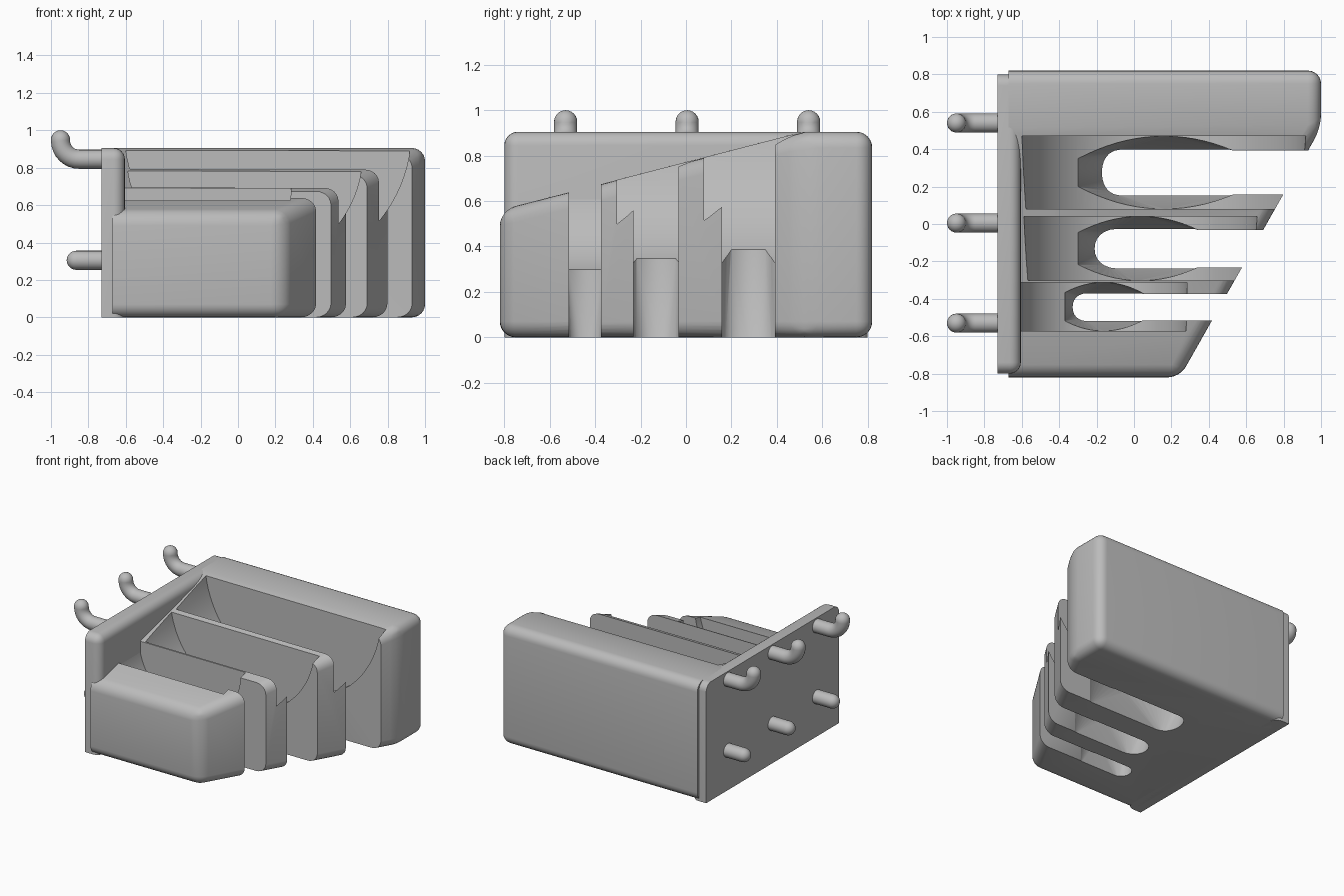
import bpy
import bmesh
from math import sqrt, sin, cos, pi, radians
from mathutils import Vector

cube = bpy.data.objects.get("Cube")
if cube:
    bpy.data.objects.remove(cube, do_unlink=True)

grey = bpy.data.materials.new("plain grey")
grey.use_nodes = True
grey.diffuse_color = (0.5, 0.5, 0.5, 1)
grey.node_tree.nodes["Principled BSDF"].inputs["Base Color"].default_value = (0.5, 0.5, 0.5, 1)


def add_object(name, bm):
    bmesh.ops.recalc_face_normals(bm, faces=bm.faces)
    mesh = bpy.data.meshes.new(name)
    bm.to_mesh(mesh)
    bm.free()
    mesh.materials.append(grey)
    obj = bpy.data.objects.new(name, mesh)
    bpy.context.collection.objects.link(obj)
    return obj


def activate(obj):
    bpy.ops.object.select_all(action="DESELECT")
    obj.select_set(True)
    bpy.context.view_layer.objects.active = obj


def smooth(obj):
    activate(obj)
    bpy.ops.object.shade_smooth_by_angle(angle=radians(30))


def box(bm, low, high):
    low, high = Vector(low), Vector(high)
    verts = bmesh.ops.create_cube(bm, size=1)["verts"]
    for v in verts:
        v.co = (low + high) / 2 + v.co * (high - low)


def round_edges(bm, radius, rule):
    edges = [e for e in bm.edges if rule(e)]
    bmesh.ops.bevel(bm, geom=edges, offset=radius, segments=6, profile=0.5,
                    affect="EDGES", clamp_overlap=True)


def cut(target, cutter):
    cutter.hide_render = True
    mod = target.modifiers.new("cut", "BOOLEAN")
    mod.operation = "DIFFERENCE"
    mod.solver = "EXACT"
    mod.object = cutter
    activate(target)
    bpy.ops.object.modifier_apply(modifier=mod.name)
    bpy.data.objects.remove(cutter, do_unlink=True)


# Holder body: slanted front end, top rising towards the back side
BACK, SIDE, TOP, LOW, KNEE = -0.67, 0.82, 0.905, 0.56, 0.515
outline = [(BACK, -SIDE), (0.245, -SIDE), (1, KNEE), (1, SIDE), (BACK, SIDE), (BACK, KNEE)]


def top_height(y):
    return min(TOP, LOW + (TOP - LOW) * (y + SIDE) / (KNEE + SIDE))


bm = bmesh.new()
floor = [bm.verts.new((x, y, 0)) for x, y in outline]
roof = [bm.verts.new((x, y, top_height(y))) for x, y in outline]
bm.faces.new(floor[::-1])
for i in range(len(outline)):
    j = (i + 1) % len(outline)
    bm.faces.new((floor[i], floor[j], roof[j], roof[i]))
bm.faces.new((roof[0], roof[1], roof[2], roof[5]))
bm.faces.new((roof[2], roof[3], roof[4], roof[5]))
bmesh.ops.recalc_face_normals(bm, faces=bm.faces)
round_edges(bm, 0.07, lambda e: e.calc_face_angle(0) > radians(20)
            and not all(v.co.x < BACK + 0.01 for v in e.verts))
body = add_object("holder_body", bm)


# Each pocket: round trough, open slot and a funnel that joins the two
def cut_pocket(centre, half, slot_centre, slot_half, axis_x, axis_z, radius, lens_start, lens_end, slot_end, end_round):
    bm = bmesh.new()
    rings = []
    count = 96
    for y in (centre - half, centre + half):
        rings.append([bm.verts.new((axis_x + radius * cos(2 * pi * k / count), y,
                                    axis_z + radius * sin(2 * pi * k / count)))
                      for k in range(count)])
    bm.faces.new(rings[0])
    bm.faces.new(rings[1])
    for k in range(count):
        n = (k + 1) % count
        bm.faces.new((rings[0][k], rings[0][n], rings[1][n], rings[1][k]))
    cut(body, add_object("trough_cutter", bm))

    start = slot_end + end_round
    bm = bmesh.new()
    for k in range(13):
        a = pi / 2 + pi * k / 12
        bm.verts.new((start + end_round * cos(a), slot_centre + slot_half * sin(a), -0.02))
    for k in range(17):
        x = lens_start + (lens_end - lens_start) * k / 16
        spread = (x - axis_x) / (lens_end - axis_x)
        width = half - (half - slot_half) * spread * spread
        z = axis_z - sqrt(radius ** 2 - (x - axis_x) ** 2)
        for side in (-1, 1):
            for height in (z, axis_z):
                bm.verts.new((x, centre + side * width, height))
    for side in (-1, 1):
        bm.verts.new((lens_end, slot_centre + side * slot_half, -0.02))
    hull = bmesh.ops.convex_hull(bm, input=bm.verts)
    spare = {v for v in hull["geom_interior"] + hull["geom_unused"]
             if isinstance(v, bmesh.types.BMVert)}
    bmesh.ops.delete(bm, geom=list(spare), context="VERTS")
    cut(body, add_object("funnel_cutter", bm))

    bm = bmesh.new()
    box(bm, (start, slot_centre - slot_half, -0.1), (1.3, slot_centre + slot_half, 1.3))
    cut(body, add_object("slot_cutter", bm))


cut_pocket(0.275, 0.195, 0.275, 0.117, 0.16, 1.0, 0.767, -0.30, 0.53, -0.165, 0.08)
cut_pocket(-0.131, 0.172, -0.132, 0.1, 0.035, 0.883, 0.632, -0.30, 0.34, -0.205, 0.1)
cut_pocket(-0.442, 0.13, -0.445, 0.07, -0.165, 0.7, 0.45, -0.37, 0.05, -0.325, 0.065)
smooth(body)

# Back plate, rounded on its front rim and upper corners
bm = bmesh.new()
box(bm, (-0.73, -0.8, 0), (-0.605, 0.8, TOP))


def plate_rim(e):
    a, b = (v.co for v in e.verts)
    front = a.x > -0.7 and b.x > -0.7
    crosswise = abs(a.x - b.x) > 0.01
    return (front or crosswise) and (a.z > 0.1 or b.z > 0.1)


round_edges(bm, 0.06, plate_rim)
smooth(add_object("back_plate", bm))


# Pegs: a tube swept along a path in the xz plane, with a domed tip
def add_peg(name, y, path, radius=0.051):
    points = [Vector((x, y, z)) for x, z in path]
    tip_dir = (points[-1] - points[-2]).normalized()
    stations = [(p, radius) for p in points]
    for k in range(1, 6):
        a = pi / 2 * k / 6
        stations.append((points[-1] + tip_dir * radius * sin(a), radius * cos(a)))
    bm = bmesh.new()
    rings = []
    across = Vector((0, 1, 0))
    for i, (p, r) in enumerate(stations):
        ahead = stations[min(i + 1, len(stations) - 1)][0]
        behind = stations[max(i - 1, 0)][0]
        up = (ahead - behind).normalized().cross(across)
        rings.append([bm.verts.new(p + r * (across * cos(2 * pi * k / 24) + up * sin(2 * pi * k / 24)))
                      for k in range(24)])
    for a, b in zip(rings, rings[1:]):
        for k in range(24):
            n = (k + 1) % 24
            bm.faces.new((a[k], a[n], b[n], b[k]))
    bm.faces.new(rings[0])
    tip = bm.verts.new(points[-1] + tip_dir * radius)
    for k in range(24):
        bm.faces.new((rings[-1][k], rings[-1][(k + 1) % 24], tip))
    smooth(add_object(name, bm))


bend = [(-0.849 - 0.1 * sin(pi / 2 * k / 8), 0.945 - 0.1 * cos(pi / 2 * k / 8)) for k in range(9)]
for place, y in (("front", -0.53), ("middle", 0.005), ("rear", 0.54)):
    add_peg(place + "_hook", y, [(-0.7, 0.845)] + bend + [(-0.949, 0.949)])
    add_peg(place + "_lower_peg", y, [(-0.7, 0.305), (-0.8, 0.305), (-0.865, 0.305)])
